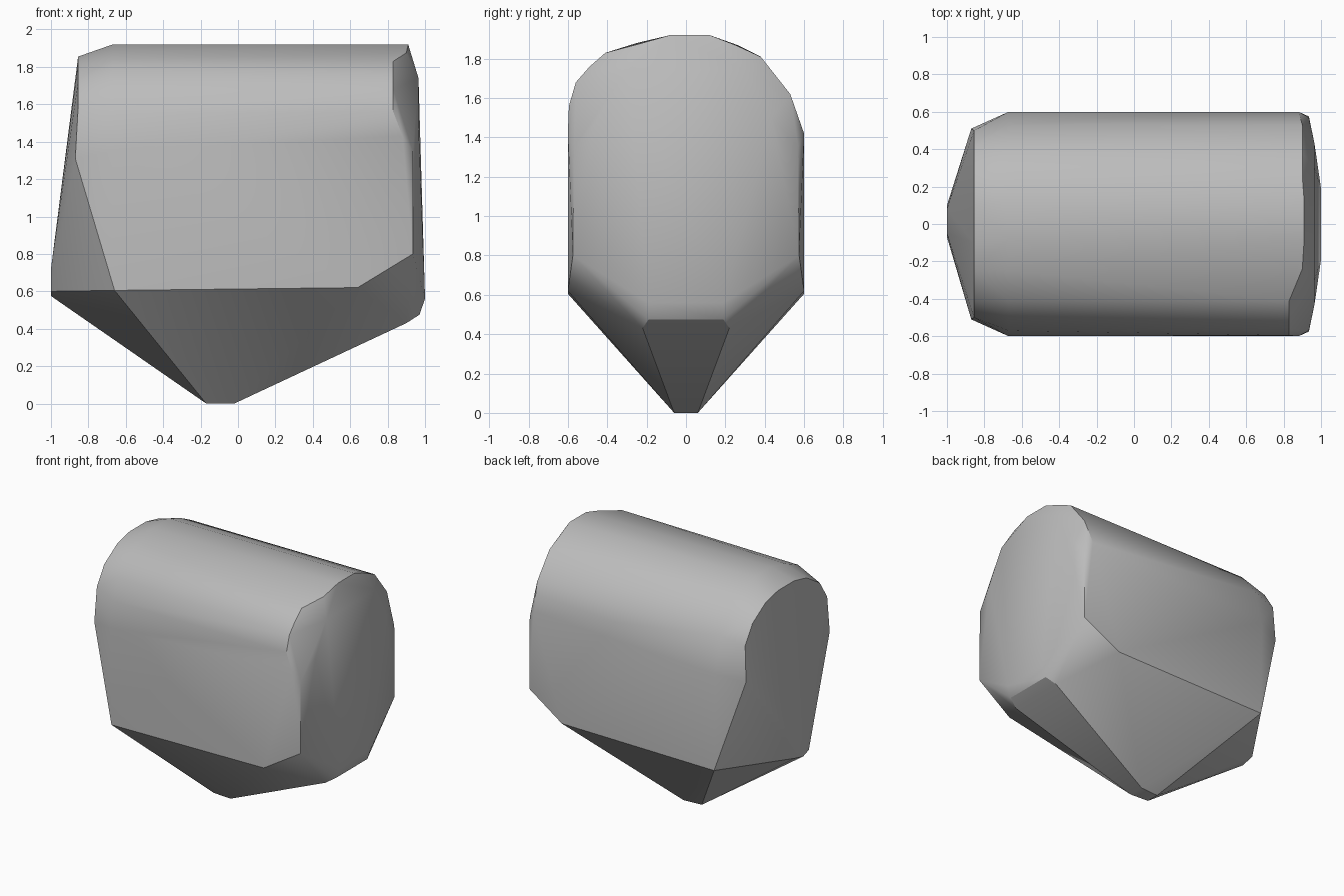
import bpy, bmesh, math

cube = bpy.data.objects.get("Cube")
if cube:
    bpy.data.objects.remove(cube)

# Plain grey stone
grey = bpy.data.materials.new("mid grey")
grey.use_nodes = True
colour = (0.5, 0.5, 0.5, 1)
grey.diffuse_color = colour
grey.node_tree.nodes["Principled BSDF"].inputs["Base Color"].default_value = colour


def section(x, outline):
    """Points (y, z) placed at one distance along the body."""
    return [(x, y, z) for y, z in outline]


def both(x, outline):
    """The same, mirrored front to back."""
    return section(x, outline) + section(x, [(-y, z) for y, z in outline])


points = []
# Narrow foot and the lower corners
points += both(-0.17, [(0.05, 0)]) + both(-0.02, [(0.06, 0)])
points += both(-0.66, [(0.6, 0.605)]) + both(0.64, [(0.6, 0.62)])
# Rounded top of the body, near the left end of the front view
points += section(-0.67, [(-0.6, 1.35), (-0.57, 1.55), (-0.5, 1.7), (-0.41, 1.81),
                          (-0.25, 1.88), (-0.08, 1.92), (0.12, 1.92), (0.26, 1.87),
                          (0.38, 1.81), (0.53, 1.62), (0.6, 1.35)])
# Arched end, leaning out to a short keel
points += both(-0.855, [(0.5, 1.58), (0.41, 1.72), (0.25, 1.82), (0.1, 1.855)])
points += both(-0.87, [(0.51, 1.31)])
points += section(-1, [(-0.07, 0.6), (0.1, 0.6), (-0.05, 0.72), (0.08, 0.72), (0, 0.575)])
# Chipped rim of the opposite end
points += section(0.88, [(-0.6, 1.43), (0.6, 1.42)])
points += section(0.83, [(-0.595, 1.56), (-0.56, 1.68), (-0.49, 1.76), (-0.41, 1.83)])
points += section(0.9, [(-0.24, 1.875), (0.53, 1.62), (0.38, 1.81), (0.25, 1.87)])
points += section(0.91, [(-0.08, 1.92), (0.12, 1.92)])
# Opposite end face
points += both(0.935, [(0.575, 0.8), (0.57, 1.35)])
points += both(0.965, [(0.3, 1.74), (0.43, 1.5)])
points += both(1, [(0.19, 0.56)]) + both(0.97, [(0.19, 0.475)]) + both(0.9, [(0.22, 0.43)])

# Wrap all the corners in one solid
bm = bmesh.new()
for p in points:
    bm.verts.new(p)
hull = bmesh.ops.convex_hull(bm, input=bm.verts)
loose = {g for g in hull["geom_interior"] + hull["geom_unused"]
         if isinstance(g, bmesh.types.BMVert)}
bmesh.ops.delete(bm, geom=list(loose), context='VERTS')
bmesh.ops.dissolve_limit(bm, angle_limit=math.radians(1), verts=bm.verts, edges=bm.edges)
bmesh.ops.recalc_face_normals(bm, faces=bm.faces)

mesh = bpy.data.meshes.new("stone_block")
bm.to_mesh(mesh)
bm.free()
mesh.materials.append(grey)
stone = bpy.data.objects.new("stone_block", mesh)
bpy.context.collection.objects.link(stone)
bpy.context.view_layer.objects.active = stone
stone.select_set(True)
bpy.ops.object.shade_smooth_by_angle(angle=math.radians(30))
